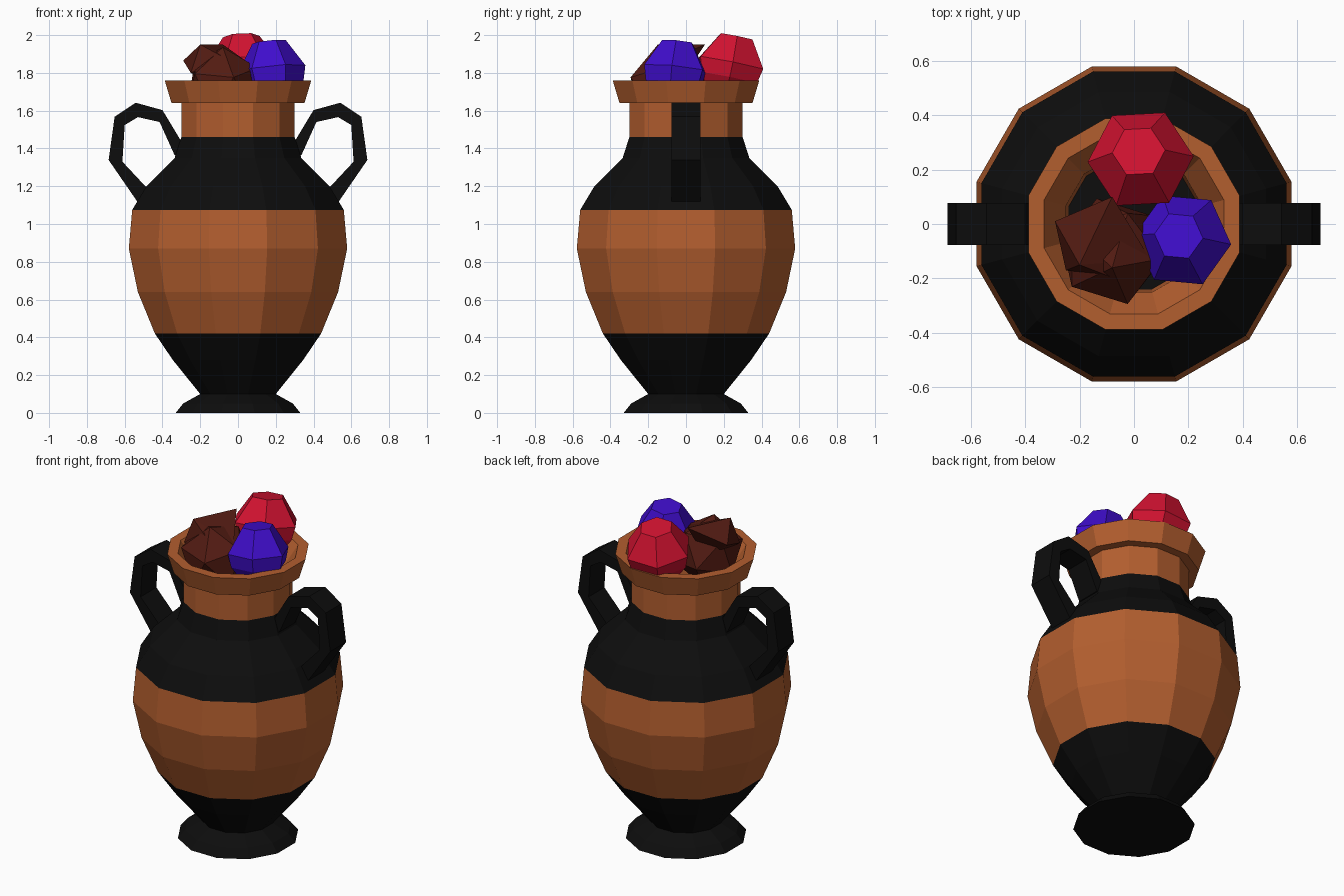
import bpy, bmesh, math
from mathutils import Vector, Matrix

if "Cube" in bpy.data.objects:
    bpy.data.objects.remove(bpy.data.objects["Cube"])


def material(name, rgb):
    m = bpy.data.materials.new(name)
    m.diffuse_color = (*rgb, 1)
    m.use_nodes = True
    m.node_tree.nodes["Principled BSDF"].inputs["Base Color"].default_value = m.diffuse_color
    return m


clay = material("clay", (0.45, 0.112, 0.028))
black = material("black_glaze", (0.004, 0.004, 0.004))
red = material("red", (0.64, 0.006, 0.03))
blue = material("blue", (0.05, 0.004, 0.6))
brown = material("brown", (0.085, 0.011, 0.006))


def finish(name, bm, mats):
    bmesh.ops.recalc_face_normals(bm, faces=bm.faces)
    me = bpy.data.meshes.new(name)
    bm.to_mesh(me)
    bm.free()
    for m in mats:
        me.materials.append(m)
    ob = bpy.data.objects.new(name, me)
    bpy.context.collection.objects.link(ob)
    return ob


def ring(bm, r, z, n, offset):
    return [bm.verts.new((r * math.cos(offset + i * math.tau / n),
                          r * math.sin(offset + i * math.tau / n), z)) for i in range(n)]


# Vase: 12-sided lathe; (half width, height, material of the band above)
profile = [(.33, 0, 1), (.29, .05, 1), (.20, .10, 1), (.345, .28, 1), (.44, .42, 0),
           (.53, .64, 0), (.578, .87, 0), (.56, 1.075, 1), (.485, 1.2, 1), (.335, 1.35, 1),
           (.30, 1.46, 0), (.30, 1.64, 0), (.352, 1.64, 0), (.388, 1.76, 0),
           (.33, 1.76, 0), (.25, 1.63, 0), (.24, 1.46, 1)]
bm = bmesh.new()
N = 12
rings = [ring(bm, w / math.cos(math.pi / N), z, N, math.pi / N) for w, z, _ in profile]
for k in range(len(rings) - 1):
    for i in range(N):
        j = (i + 1) % N
        f = bm.faces.new((rings[k][i], rings[k][j], rings[k + 1][j], rings[k + 1][i]))
        f.material_index = profile[k][2]
for cap in (rings[0], rings[-1]):
    bm.faces.new(cap).material_index = 1
finish("vase", bm, [clay, black])

# Handles: rectangular bar following paired outer and inner points
outer = [(.25, 1.40), (.304, 1.444), (.40, 1.603), (.542, 1.642), (.653, 1.568),
         (.685, 1.339), (.51, 1.085), (.46, 1.08)]
inner = [(.28, 1.34), (.336, 1.365), (.415, 1.54), (.53, 1.566), (.60, 1.524),
         (.612, 1.33), (.487, 1.196), (.44, 1.17)]
for side, name in ((1, "right_handle"), (-1, "left_handle")):
    bm = bmesh.new()
    secs = []
    for o, i in zip(outer, inner):
        secs.append([bm.verts.new((side * p[0], y, p[1]))
                     for p, y in ((o, -.077), (o, .077), (i, .077), (i, -.077))])
    for a, b in zip(secs, secs[1:]):
        for k in range(4):
            j = (k + 1) % 4
            bm.faces.new((a[k], a[j], b[j], b[k]))
    bm.faces.new(secs[0])
    bm.faces.new(secs[-1])
    finish(name, bm, [black])


# Gems: six-sided cut stones, tilted towards an axis
def gem(name, centre, r, half, axis, spin, mat):
    bm = bmesh.new()
    for s, z in ((.52, -1), (.9, -.4), (1, .1), (.5, 1)):
        ring(bm, r * s, half * z, 6, 0)
    bmesh.ops.convex_hull(bm, input=bm.verts)
    bmesh.ops.dissolve_limit(bm, angle_limit=.02, verts=bm.verts, edges=bm.edges)
    rot = Vector((0, 0, 1)).rotation_difference(Vector(axis)).to_matrix().to_4x4()
    bm.transform(Matrix.Translation(centre) @ rot @ Matrix.Rotation(spin, 4, 'Z'))
    finish(name, bm, [mat])


gem("red_gem", (.025, .235, 1.835), .195, .16, (-.05, .2, 1), .05, red)
gem("blue_gem", (.18, -.06, 1.805), .18, .16, (-.1, .1, 1), .95, blue)


# Brown stones: a faceted lump and an angular shard resting on it
def hull(name, pts, mat):
    bm = bmesh.new()
    for p in pts:
        bm.verts.new(p)
    res = bmesh.ops.convex_hull(bm, input=bm.verts)
    bmesh.ops.delete(bm, geom=list({g for g in res["geom_interior"]
                                    if isinstance(g, bmesh.types.BMVert)}), context='VERTS')
    finish(name, bm, [mat])


bm = bmesh.new()
bmesh.ops.create_icosphere(bm, subdivisions=1, radius=.205)
bm.transform(Matrix.Translation((-.08, -.1, 1.74)) @ Matrix.Rotation(.3, 4, 'X'))
finish("brown_stone", bm, [brown])
hull("brown_shard", [(-.29, .01, 1.865), (-.08, .10, 1.95), (-.05, -.09, 1.90),
                     (-.2, -.15, 1.95), (-.25, -.17, 1.80), (-.07, -.2, 1.88),
                     (.06, -.13, 1.85), (-.1, -.05, 1.72), (-.2, -.05, 1.78)], brown)
